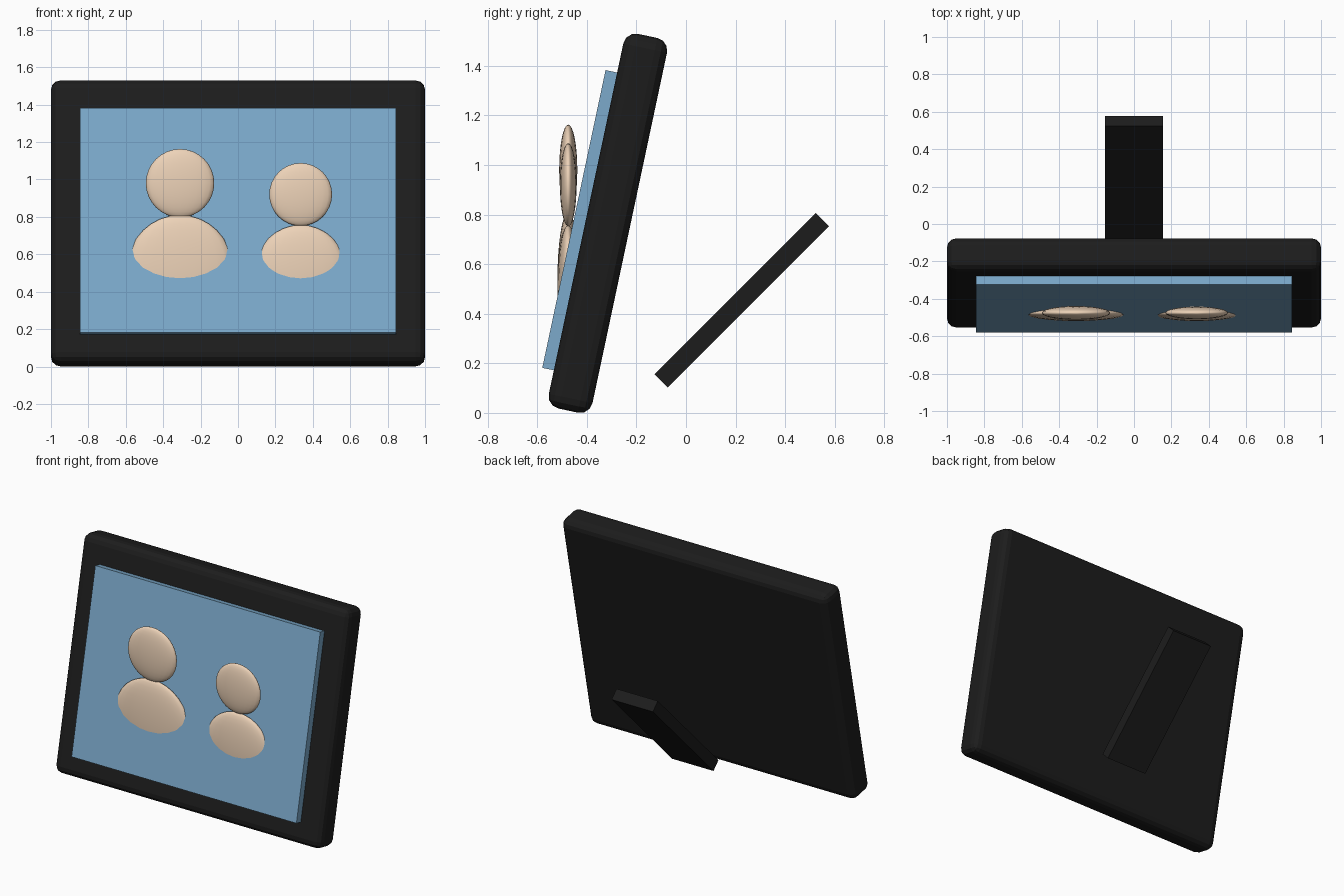
import bpy
from math import radians

if "Cube" in bpy.data.objects:
    bpy.data.objects.remove(bpy.data.objects["Cube"])


def material(name, color):
    m = bpy.data.materials.new(name)
    m.diffuse_color = color
    m.use_nodes = True
    m.node_tree.nodes["Principled BSDF"].inputs["Base Color"].default_value = m.diffuse_color
    return m


BLACK = material("black", (0.012, 0.012, 0.012, 1))
BLUE = material("sky_blue", (0.2, 0.4, 0.6, 1))
SKIN = material("skin", (0.85, 0.65, 0.48, 1))


def box(name, size, loc, tilt, mat, bevel=0):
    bpy.ops.mesh.primitive_cube_add(size=1, location=loc, rotation=(radians(-tilt), 0, 0))
    ob = bpy.context.object
    ob.name = name
    ob.scale = size
    bpy.ops.object.transform_apply(location=False, rotation=False, scale=True)
    ob.data.materials.append(mat)
    if bevel:
        mod = ob.modifiers.new("bevel", "BEVEL")
        mod.width = bevel
        mod.segments = 3
    return ob


def disc(name, radius, depth, x, z):
    # flattened sphere, partly sunk into the picture
    bpy.ops.mesh.primitive_uv_sphere_add(segments=24, ring_count=16, radius=1,
                                         location=(x, -0.475, z))
    ob = bpy.context.object
    ob.name = name
    ob.scale = (radius, depth, radius)
    bpy.ops.object.transform_apply(location=False, rotation=False, scale=True)
    bpy.ops.object.shade_smooth()
    ob.data.materials.append(SKIN)


# Frame leaning back, raised picture panel, rear stand
box("frame", (2.0, 0.18, 1.545), (0, -0.315, 0.765), 12, BLACK, 0.05)
box("picture", (1.69, 0.08, 1.228), (0, -0.413, 0.774), 12, BLUE)
box("stand", (0.31, 0.075, 0.92), (0, 0.225, 0.455), 45, BLACK)

# Two figures: head and shoulders each
for side, x, head_r, head_z, body_r, body_z in (
        ("left", -0.31, 0.183, 0.98, 0.28, 0.53),
        ("right", 0.335, 0.168, 0.92, 0.242, 0.515)):
    disc(side + "_head", head_r, head_r * 0.2, x, head_z)
    disc(side + "_shoulders", body_r, 0.044, x, body_z)
